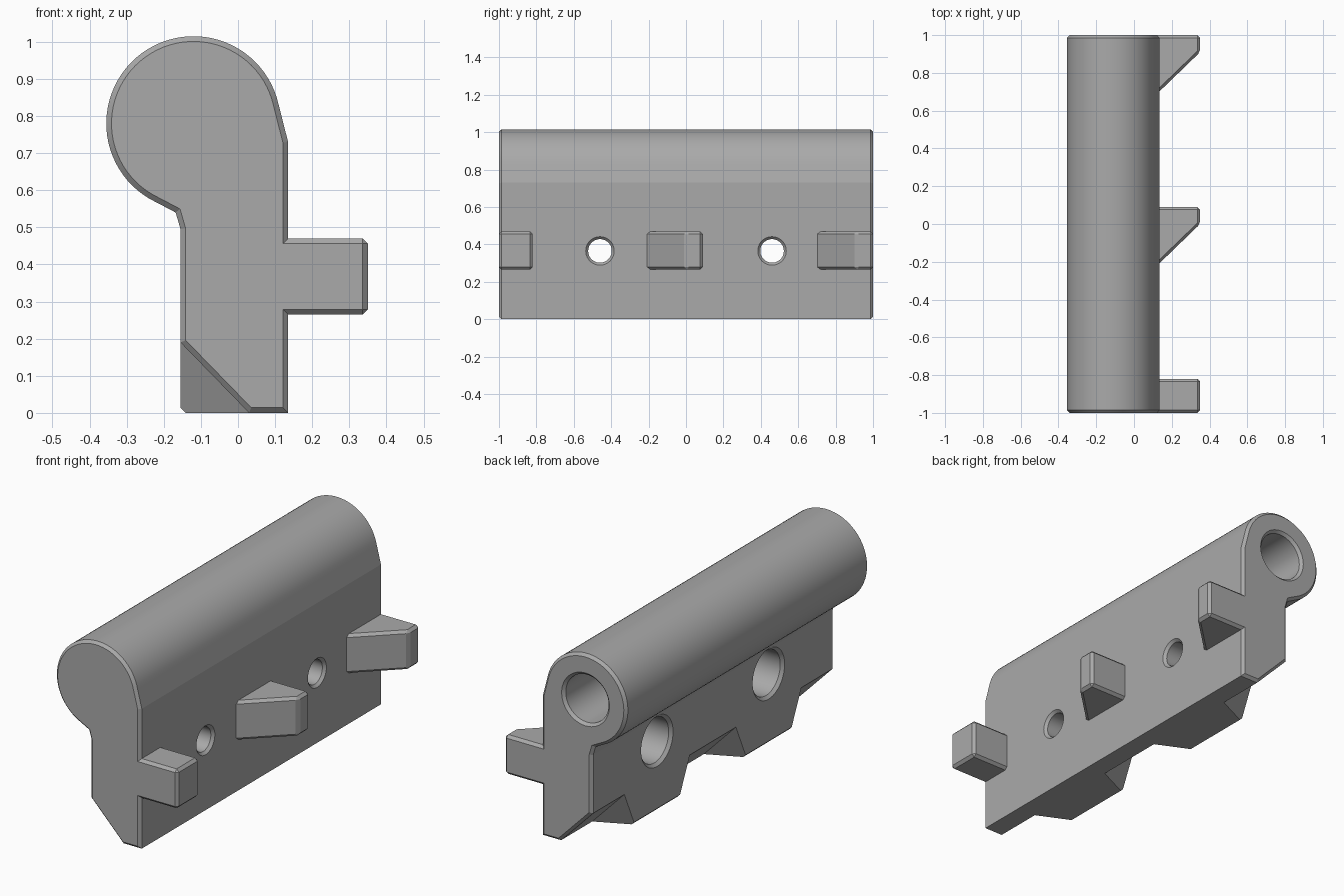
import bpy, bmesh, math
from mathutils import Vector

cube = bpy.data.objects.get("Cube")
if cube:
    bpy.data.objects.remove(cube, do_unlink=True)

CHAMFER = 0.014
WALL_L, WALL_R = -0.155, 0.135      # side walls of the plate
BARREL_X, BARREL_Z, BARREL_R = -0.12, 0.78, 0.235
HOLE_Z = 0.365

grey = bpy.data.materials.new("plain grey")
grey.use_nodes = True
grey.diffuse_color = (0.4, 0.4, 0.4, 1)
grey.node_tree.nodes["Principled BSDF"].inputs["Base Color"].default_value = (0.4, 0.4, 0.4, 1)


def make_object(name, bm):
    bmesh.ops.recalc_face_normals(bm, faces=bm.faces)
    mesh = bpy.data.meshes.new(name)
    bm.to_mesh(mesh)
    bm.free()
    mesh.materials.append(grey)
    obj = bpy.data.objects.new(name, mesh)
    bpy.context.collection.objects.link(obj)
    return obj


def prism(points, direction):
    """Extrude a closed outline along a direction."""
    bm = bmesh.new()
    face = bm.faces.new([bm.verts.new(p) for p in points])
    out = bmesh.ops.extrude_face_region(bm, geom=[face], use_keep_orig=True)
    moved = [g for g in out["geom"] if isinstance(g, bmesh.types.BMVert)]
    bmesh.ops.translate(bm, verts=moved, vec=direction)
    bmesh.ops.recalc_face_normals(bm, faces=bm.faces)
    return bm


def chamfer(bm, edges):
    bmesh.ops.bevel(bm, geom=edges, offset=CHAMFER, offset_type='OFFSET',
                    segments=1, affect='EDGES', profile=0.5)


def revolve(name, stations, origin, axis, side, up, steps=48):
    """Solid of revolution from (distance, radius) stations."""
    bm = bmesh.new()
    rings = []
    for dist, radius in stations:
        ring = []
        for i in range(steps):
            a = math.tau * i / steps
            ring.append(bm.verts.new(Vector(origin) + Vector(axis) * dist
                        + (Vector(side) * math.cos(a) + Vector(up) * math.sin(a)) * radius))
        rings.append(ring)
    for r0, r1 in zip(rings, rings[1:]):
        for i in range(steps):
            j = (i + 1) % steps
            bm.faces.new((r0[i], r0[j], r1[j], r1[i]))
    bm.faces.new(rings[0])
    bm.faces.new(rings[-1])
    return make_object(name, bm)


def combine(target, tool, operation):
    mod = target.modifiers.new(operation.lower(), 'BOOLEAN')
    mod.operation = operation
    mod.solver = 'EXACT'
    mod.object = tool
    bpy.context.view_layer.objects.active = target
    bpy.ops.object.modifier_apply(modifier=mod.name)
    bpy.data.objects.remove(tool, do_unlink=True)


# Plate and barrel: one section drawn along the length
section = [(0.03, 0), (WALL_R, 0), (WALL_R, 0.73)]
for i in range(49):
    a = math.radians(12 + 228 * i / 48)
    section.append((BARREL_X + BARREL_R * math.cos(a), BARREL_Z + BARREL_R * math.sin(a)))
section += [(-0.168, 0.54), (WALL_L, 0.495), (WALL_L, 0.19)]
bm = prism([(x, -1, z) for x, z in section], (0, 2, 0))
chamfer(bm, [e for e in bm.edges if abs(e.verts[0].co.y - e.verts[1].co.y) < 1e-5])
body = make_object("hinge_body", bm)

# Locating lugs on the right wall
lugs = {
    "front_lug": [(0.05, -1), (0.35, -1), (0.35, -0.82), (0.05, -0.82)],
    "middle_lug": [(0.05, -0.29), (0.35, 0), (0.35, 0.09), (0.05, 0.09)],
    "back_lug": [(0.05, 0.62), (0.35, 0.91), (0.35, 1), (0.05, 1)],
}
for name, outline in lugs.items():
    bm = prism([(x, y, 0.265) for x, y in outline], (0, 0, 0.205))
    chamfer(bm, bm.edges[:])
    combine(body, make_object(name, bm), 'UNION')

# Pads that fill the slanted lower edge below each screw hole
for y in (-0.46, 0.46):
    bm = bmesh.new()
    for s in (-1, 1):
        for x, z, half in ((WALL_L, 0.19, 0.27), (0.03, 0, 0.27), (0, 0.16, 0.27),
                           (WALL_L, CHAMFER, 0.19), (WALL_L + CHAMFER, 0, 0.19)):
            bm.verts.new((x, y + s * half, z))
    bmesh.ops.convex_hull(bm, input=bm.verts[:])
    bmesh.ops.dissolve_limit(bm, angle_limit=0.02, verts=bm.verts[:], edges=bm.edges[:])
    combine(body, make_object("lower_pad", bm), 'UNION')

# Counterbored screw holes through the plate
screw = [(-0.175, 0.152), (-0.14, 0.117), (0, 0.117), (0, 0.063),
         (0.121, 0.063), (0.155, 0.095)]
for y in (-0.46, 0.46):
    combine(body, revolve("screw_cutter", screw, (0, y, HOLE_Z),
                          (1, 0, 0), (0, 1, 0), (0, 0, 1)), 'DIFFERENCE')

# Blind pin bore, open at the back
bore = [(-0.85, 0.124), (0.986, 0.124), (1.02, 0.158)]
combine(body, revolve("pin_cutter", bore, (BARREL_X, 0, BARREL_Z),
                      (0, 1, 0), (1, 0, 0), (0, 0, 1)), 'DIFFERENCE')

# Smooth the round parts, keep the flat edges crisp
bpy.ops.object.select_all(action='DESELECT')
body.select_set(True)
bpy.context.view_layer.objects.active = body
bpy.ops.object.shade_smooth_by_angle(angle=math.radians(10))
